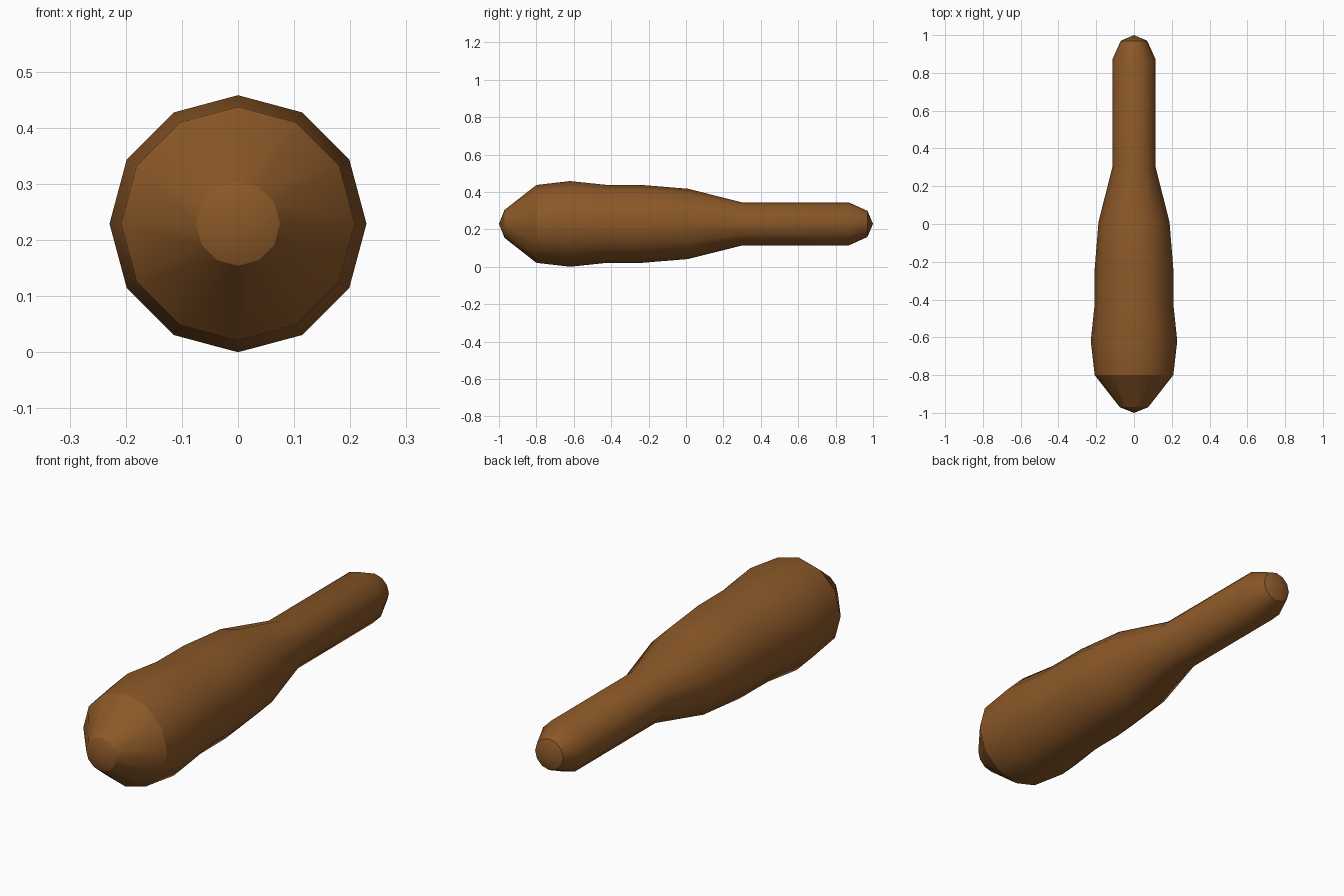
import bpy, bmesh, math
from mathutils import Vector

cube = bpy.data.objects.get("Cube")
if cube:
    bpy.data.objects.remove(cube, do_unlink=True)

SIDES = 12
AXIS_Z = 0.229

# Half-profile: (position along y, radius), blunt end to grip end
PROFILE = [(-1.0, 0), (-0.97, 0.075), (-0.8, 0.208), (-0.62, 0.229),
           (-0.43, 0.209), (-0.235, 0.208), (0.01, 0.188), (0.30, 0.115),
           (0.87, 0.115), (0.97, 0.07), (1.0, 0)]

# Warm brown wood
wood = bpy.data.materials.new("brown_wood")
wood.use_nodes = True
colour = (0.26, 0.098, 0.021, 1)
wood.diffuse_color = colour
shader = next(n for n in wood.node_tree.nodes if n.type == 'BSDF_PRINCIPLED')
shader.inputs["Base Color"].default_value = colour
shader.inputs["Roughness"].default_value = 0.8

# Lathe the profile around the long axis
bm = bmesh.new()
points = [bm.verts.new((0, y, AXIS_Z + r)) for y, r in PROFILE]
edges = [bm.edges.new(pair) for pair in zip(points, points[1:])]
bmesh.ops.spin(bm, geom=points + edges, cent=Vector((0, 0, AXIS_Z)),
               axis=Vector((0, 1, 0)), angle=math.tau, steps=SIDES,
               use_merge=False)
bmesh.ops.remove_doubles(bm, verts=bm.verts[:], dist=0.0005)
bmesh.ops.recalc_face_normals(bm, faces=bm.faces[:])

mesh = bpy.data.meshes.new("wooden_club")
bm.to_mesh(mesh)
bm.free()
mesh.materials.append(wood)
club = bpy.data.objects.new("wooden_club", mesh)
bpy.context.collection.objects.link(club)

# Soft sides, crisp rims around both end caps
bpy.ops.object.select_all(action='DESELECT')
club.select_set(True)
bpy.context.view_layer.objects.active = club
bpy.ops.object.shade_smooth_by_angle(angle=math.radians(30.2))
